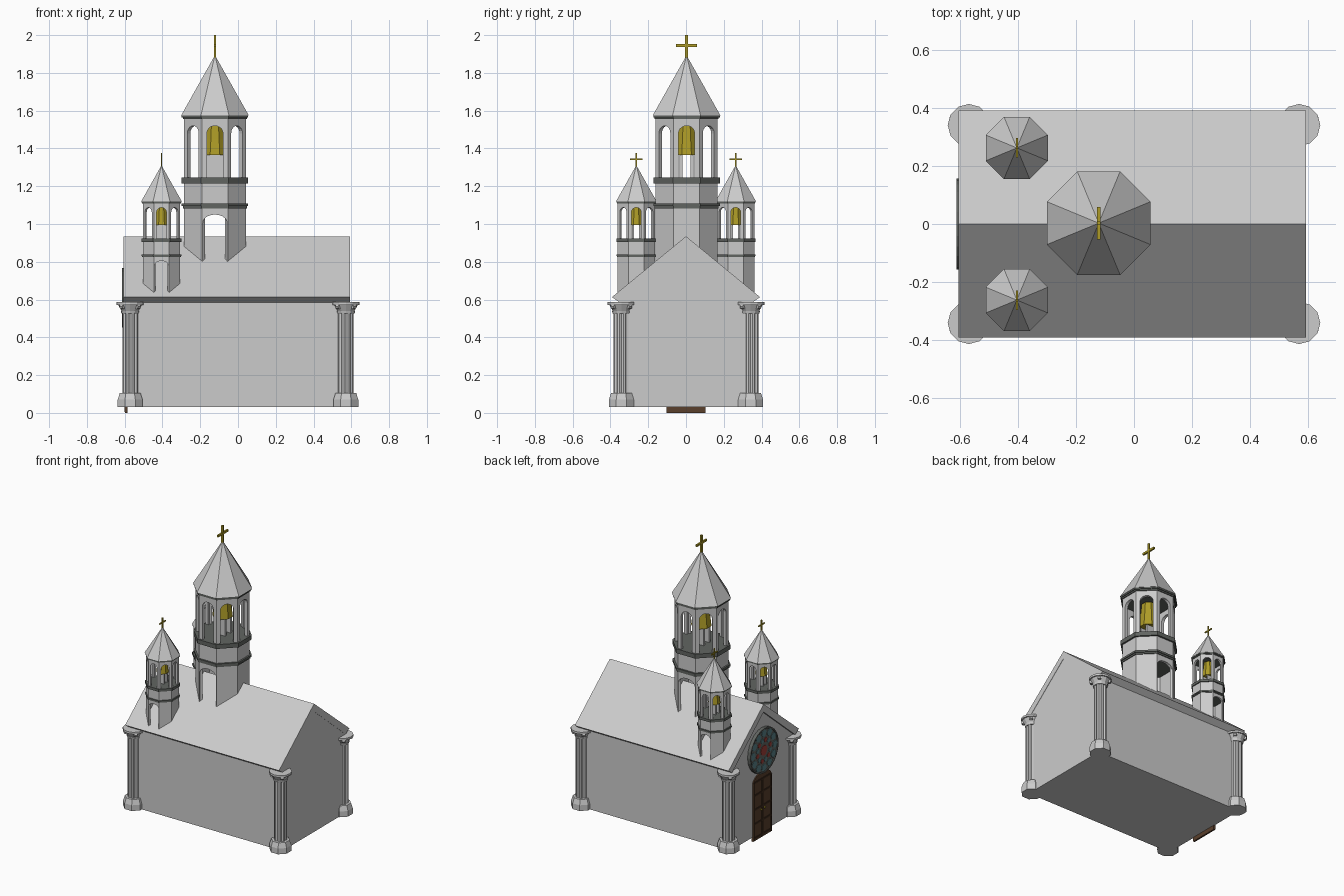
import bpy, bmesh
from math import pi, cos, sin, radians
from mathutils import Matrix, Vector

if "Cube" in bpy.data.objects:
    bpy.data.objects.remove(bpy.data.objects["Cube"])

T = Matrix.Translation
def R(deg): return Matrix.Rotation(radians(deg), 4, 'Z')

MATS = {}
def mat(name, col):
    m = bpy.data.materials.new(name)
    m.diffuse_color = (*col, 1)
    m.use_nodes = True
    m.node_tree.nodes["Principled BSDF"].inputs["Base Color"].default_value = m.diffuse_color
    MATS[name] = m
mat("gold", (0.42, 0.33, 0.02))
mat("dark_stone", (0.12, 0.13, 0.12))
mat("wood", (0.10, 0.05, 0.025))
mat("dark_wood", (0.05, 0.025, 0.012))
mat("teal_glass", (0.10, 0.22, 0.24))
mat("red_glass", (0.35, 0.05, 0.04))

def finish(name, bm, material=None, M=None):
    if M is not None:
        bm.transform(M)
    bmesh.ops.recalc_face_normals(bm, faces=bm.faces)
    me = bpy.data.meshes.new(name)
    bm.to_mesh(me)
    bm.free()
    ob = bpy.data.objects.new(name, me)
    bpy.context.collection.objects.link(ob)
    if material:
        me.materials.append(MATS[material])
    return ob

def prism(bm, pts, depth, M=Matrix()):
    # outline in local xz, extruded along local +y
    a = [bm.verts.new(M @ Vector((u, 0, v))) for u, v in pts]
    b = [bm.verts.new(M @ Vector((u, depth, v))) for u, v in pts]
    bm.faces.new(a)
    bm.faces.new(b[::-1])
    n = len(pts)
    for i in range(n):
        j = (i + 1) % n
        bm.faces.new((a[i], b[i], b[j], a[j]))

def box(bm, c, s):
    bmesh.ops.create_cube(bm, size=1, matrix=T(c) @ Matrix.Diagonal((*s, 1)))

def octa(bm, z0, z1, a0, a1=None):
    # octagon drum given by apothem at bottom and top
    k = 1 / cos(pi / 8)
    a1 = a0 if a1 is None else a1
    bmesh.ops.create_cone(bm, cap_ends=True, segments=8, radius1=a0 * k, radius2=a1 * k,
                          depth=z1 - z0, matrix=T((0, 0, (z0 + z1) / 2)) @ R(22.5))

def arch_outline(w, z0, z1, o, top, rise):
    # wall panel with an arched opening cut up from its foot
    arc = [(-o / 2 * cos(pi * i / 10), top - rise + rise * sin(pi * i / 10)) for i in range(11)]
    return [(-w / 2, z0), (-o / 2, z0)] + arc + [(o / 2, z0), (w / 2, z0), (w / 2, z1), (-w / 2, z1)]

def tower(name, x, y, s, top):
    M = T((x, y, top)) @ Matrix.Scale(s, 4) @ T((0, 0, -2))
    ap = 0.164
    w = 2 * ap * math_tan
    # lower stage, open front and back
    bm = bmesh.new()
    for k in range(8):
        P = R(45 * k) @ T((0, -ap, 0))
        if k in (0, 4):
            pts = arch_outline(w, 0.75, 1.09, w - 0.006, 1.05, 0.045)
        else:
            pts = [(-w / 2, 0.75), (w / 2, 0.75), (w / 2, 1.09), (-w / 2, 1.09)]
        prism(bm, pts, 0.02, P)
    octa(bm, 1.10, 1.22, ap)
    finish(name + "_base", bm, None, M)
    # arcaded belfry
    bm = bmesh.new()
    for k in range(8):
        prism(bm, arch_outline(w, 1.24, 1.56, 0.085, 1.52, 0.04), 0.022, R(45 * k) @ T((0, -ap, 0)))
    finish(name + "_belfry", bm, None, M)
    # dark string courses
    bm = bmesh.new()
    for z0, z1, a in ((1.083, 1.096, 0.170), (1.094, 1.108, 0.176), (1.215, 1.245, 0.176),
                      (1.555, 1.567, 0.170), (1.565, 1.578, 0.176)):
        octa(bm, z0, z1, a)
    finish(name + "_bands", bm, "dark_stone", M)
    # spire
    bm = bmesh.new()
    octa(bm, 1.575, 1.888, 0.179, 0.003)
    finish(name + "_spire", bm, None, M)
    # bell and its stand
    bm = bmesh.new()
    octa(bm, 1.365, 1.45, 0.062, 0.052)
    octa(bm, 1.45, 1.54, 0.052, 0.044)
    finish(name + "_bell", bm, "gold", M)
    bm = bmesh.new()
    for sy in (-1, 1):
        box(bm, (0, sy * 0.03, 1.305), (0.09, 0.016, 0.125))
    finish(name + "_bell_stand", bm, None, M)
    # cross
    bm = bmesh.new()
    box(bm, (0, 0, 1.94), (0.012, 0.014, 0.12))
    box(bm, (0, 0, 1.945), (0.012, 0.112, 0.014))
    finish(name + "_cross", bm, "gold", M)

math_tan = sin(pi / 8) / cos(pi / 8)
tower("main_tower", -0.122, 0.003, 1.0, 2.0)
for side, y in (("left", 0.263), ("right", -0.263)):
    tower(side + "_tower", -0.405, y, 0.6, 1.375)

# nave walls and gabled roof, outlines seen along x
TOX = R(90)
bm = bmesh.new()
prism(bm, [(-0.35, 0.03), (0.35, 0.03), (0.35, 0.60), (0, 0.90), (-0.35, 0.60)],
      1.182, T((0.592, 0, 0)) @ TOX)
finish("nave_walls", bm)
bm = bmesh.new()
prism(bm, [(0, 0.935), (0.392, 0.613), (0.352, 0.585), (0, 0.88), (-0.352, 0.585), (-0.392, 0.613)],
      1.2, T((0.594, 0, 0)) @ TOX)
finish("roof", bm)

# corner columns
def column(name, x, y):
    bm = bmesh.new()
    octa(bm, 0.03, 0.07, 0.066)
    octa(bm, 0.07, 0.105, 0.066, 0.055)
    # fluted shaft
    n = 24
    prof = []
    for i in range(n):
        r = 0.042 if i % 3 else 0.034
        prof.append((r * cos(2 * pi * i / n), r * sin(2 * pi * i / n)))
    prism(bm, prof, 0.44, T((0, 0, 0.54)) @ Matrix.Rotation(-pi / 2, 4, 'X'))
    # flared capital and abacus
    for z0, z1, r0, r1 in ((0.525, 0.54, 0.046, 0.05), (0.54, 0.572, 0.046, 0.064), (0.572, 0.586, 0.073, 0.073)):
        bmesh.ops.create_cone(bm, cap_ends=True, segments=12, radius1=r0, radius2=r1,
                              depth=z1 - z0, matrix=T((0, 0, (z0 + z1) / 2)))
    # scrolls under the abacus
    for k in range(4):
        bmesh.ops.create_cone(bm, cap_ends=True, segments=8, radius1=0.012, radius2=0.012, depth=0.022,
                              matrix=R(45 + 90 * k) @ T((0.058, 0, 0.562)) @ Matrix.Rotation(pi / 2, 4, 'X'))
    finish(name, bm, None, T((x, y, 0)))

for x in (-0.571, 0.571):
    for y in (-0.342, 0.342):
        column("column_%s_%s" % ("west" if x < 0 else "east", "front" if y < 0 else "back"), x, y)

# door with rounded head, rails and knobs
bm = bmesh.new()
head = [(0.103 * cos(pi * i / 12), 0.40 + 0.06 * sin(pi * i / 12)) for i in range(13)]
prism(bm, [(-0.103, 0), (0.103, 0)] + head, 0.012, T((-0.585, 0, 0)) @ TOX)
finish("door", bm, "wood")
bm = bmesh.new()
for y in (-0.095, -0.006, 0.006, 0.095):
    box(bm, (-0.598, y, 0.205), (0.006, 0.01, 0.40))
for z in (0.02, 0.12, 0.22, 0.32, 0.41):
    box(bm, (-0.598, 0, z), (0.006, 0.19, 0.012))
finish("door_rails", bm, "dark_wood")
bm = bmesh.new()
for y in (-0.02, 0.02):
    bmesh.ops.create_uvsphere(bm, u_segments=8, v_segments=6, radius=0.007, matrix=T((-0.602, y, 0.2)))
finish("door_knobs", bm, "gold")

# rose window
def disc(bm, y, z, r, x0, x1, n):
    prism(bm, [(y + r * cos(2 * pi * i / n), z + r * sin(2 * pi * i / n)) for i in range(n)],
          x0 - x1, T((x0, 0, 0)) @ TOX)
WZ = 0.61
bm = bmesh.new()
disc(bm, 0, WZ, 0.155, -0.585, -0.607, 24)
finish("rose_window_frame", bm, "dark_stone")
teal, red = bmesh.new(), bmesh.new()
for i in range(12):
    a = 2 * pi * i / 12
    disc(teal, 0.122 * cos(a), WZ + 0.122 * sin(a), 0.026, -0.600, -0.610, 10)
    b = a + pi / 12
    disc(red if i % 2 else teal, 0.072 * cos(b), WZ + 0.072 * sin(b), 0.016, -0.600, -0.610, 8)
disc(red, 0, WZ, 0.035, -0.600, -0.610, 12)
finish("rose_window_outer_glass", teal, "teal_glass")
finish("rose_window_inner_glass", red, "red_glass")
# raised rim
bm = bmesh.new()
n = 24
ring = [[bm.verts.new((x, r * cos(2 * pi * i / n), WZ + r * sin(2 * pi * i / n))) for i in range(n)]
        for r, x in ((0.157, -0.59), (0.157, -0.613), (0.147, -0.613), (0.147, -0.59))]
for k in range(4):
    for i in range(n):
        j = (i + 1) % n
        p, q = ring[k], ring[(k + 1) % 4]
        bm.faces.new((p[i], p[j], q[j], q[i]))
finish("rose_window_rim", bm, "dark_stone")
